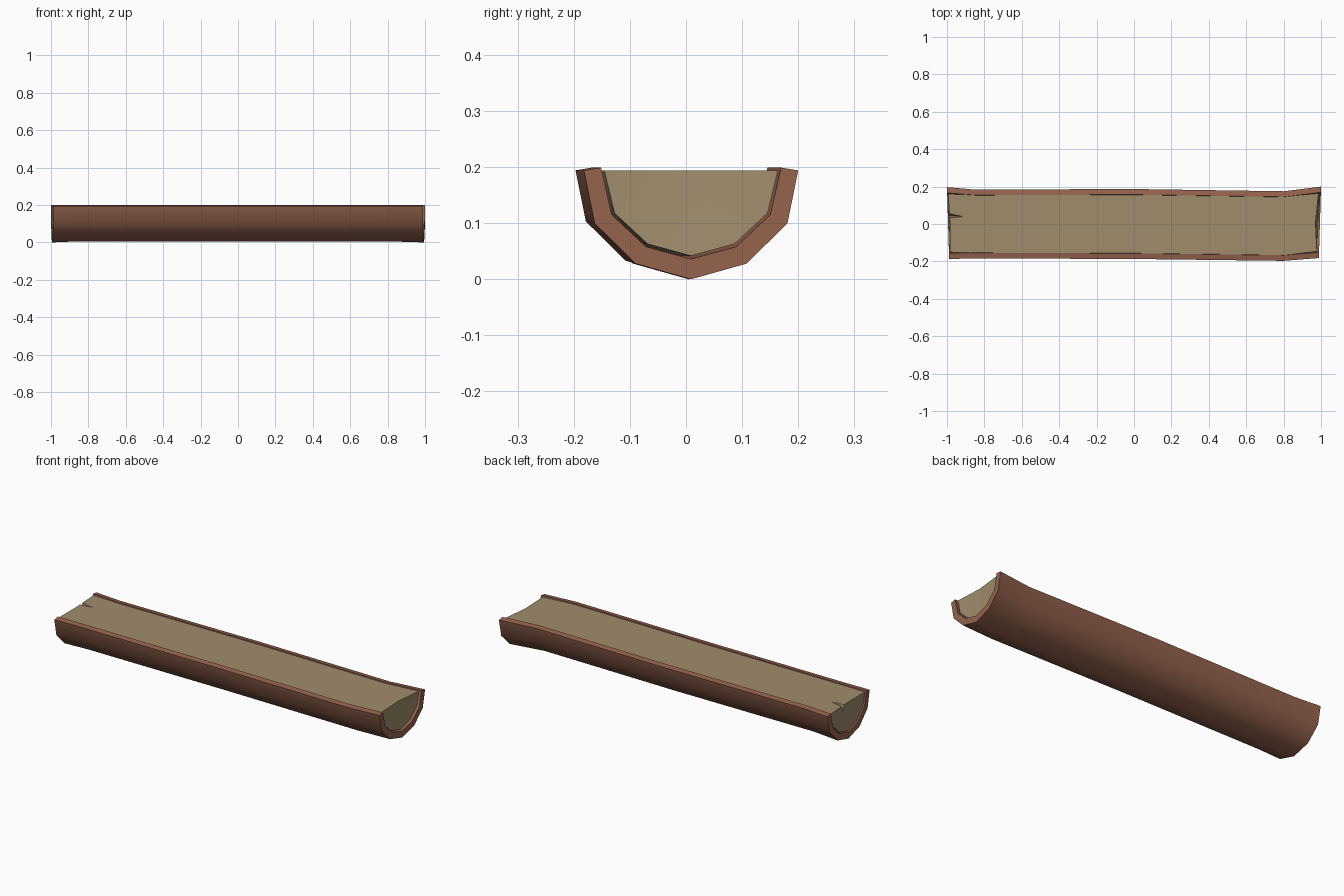
import bpy, bmesh, math

cube = bpy.data.objects.get("Cube")
if cube:
    bpy.data.objects.remove(cube, do_unlink=True)


def material(name, rgb):
    m = bpy.data.materials.new(name)
    m.use_nodes = True
    m.diffuse_color = (*rgb, 1)
    m.node_tree.nodes["Principled BSDF"].inputs["Base Color"].default_value = (*rgb, 1)
    return m


bark_brown = material("bark brown", (0.30, 0.125, 0.075))
wood_tan = material("cut wood tan", (0.35, 0.265, 0.15))

# Half profiles as (fraction of half width, height), rim to keel
OUTER = [(1, 0.194), (0.9, 0.1), (0.52, 0.028), (0, 0)]
INNER = [(0.84, 0.199), (0.74, 0.115), (0.42, 0.058), (0, 0.036)]

# Stations along the log: x, sideways shift, half width, depth scale
STATIONS = [(-0.994, 0.005, 0.192, 1), (-0.85, 0, 0.184, 0.97), (0, 0, 0.187, 0.97),
            (0.8, -0.011, 0.186, 0.97), (0.994, 0.009, 0.191, 1)]


def mirrored(half):
    return [(-y, z) for y, z in half] + half[-2::-1]


def section(points, station, shrink=1):
    x, shift, width, depth = station
    ring = []
    for y, z in points:
        py = shift + y * width * shrink
        skew = 0.03 * py * (1 if x > 0 else -1) if abs(x) > 0.9 else 0
        ring.append([x + skew, py, 0.2 - (0.2 - z) * depth * shrink])
    return ring


def mesh_object(name, verts, faces, mat):
    bm = bmesh.new()
    vs = [bm.verts.new(v) for v in verts]
    for f in faces:
        bm.faces.new([vs[i] for i in f])
    bmesh.ops.recalc_face_normals(bm, faces=bm.faces)
    mesh = bpy.data.meshes.new(name)
    bm.to_mesh(mesh)
    bm.free()
    mesh.materials.append(mat)
    obj = bpy.data.objects.new(name, mesh)
    bpy.context.collection.objects.link(obj)
    return obj


def loft(name, rings, cap, mat):
    n = len(rings[0])
    faces = [(r * n + i, r * n + (i + 1) % n, (r + 1) * n + (i + 1) % n, (r + 1) * n + i)
             for r in range(len(rings) - 1) for i in range(n)]
    for base in (0, (len(rings) - 1) * n):
        faces += [tuple(base + i for i in f) for f in cap]
    return mesh_object(name, [v for ring in rings for v in ring], faces, mat)


def select_only(obj):
    bpy.ops.object.select_all(action='DESELECT')
    obj.select_set(True)
    bpy.context.view_layer.objects.active = obj


# Bark: a thick half shell running the whole length
shell = mirrored(OUTER) + mirrored(INNER)[::-1]
bark = loft("bark_shell", [section(shell, s) for s in STATIONS],
            [(i, i + 1, 12 - i, 13 - i) for i in range(6)], bark_brown)

# Wood core: flat top, with end faces set back inside the bark
core_points = mirrored([(INNER[0][0], 0.194)] + INNER[1:]) + [(0, 0.194)]
rings = []
for s in STATIONS:
    end = abs(s[0]) > 0.9
    ring = section(core_points, s, 0.965 if end else 1)
    for p in ring:
        p[2] = min(p[2], 0.194)
        if end:
            p[0] += 0.005 if s[0] < 0 else -0.012
    if end:
        ring[-1][0] += 0.005 if s[0] < 0 else -0.012
    rings.append(ring)
core = loft("wood_core", rings, [(7, i, i + 1) for i in range(6)], wood_tan)

# Split in the end of the core
cutter = mesh_object("split_cutter",
                     [(-0.91, 0.04, 0.196), (-1.03, 0.07, 0.21),
                      (-1.03, 0.022, 0.21), (-1.03, 0.045, 0.14)],
                     [(0, 1, 2), (0, 2, 3), (0, 3, 1), (1, 3, 2)], wood_tan)
cutter.hide_render = True
split = core.modifiers.new("split", 'BOOLEAN')
split.operation = 'DIFFERENCE'
split.object = cutter
select_only(core)
bpy.ops.object.modifier_apply(modifier=split.name)
bpy.data.objects.remove(cutter, do_unlink=True)

# Soft shading along the log, crisp rims and ends
for obj in (bark, core):
    select_only(obj)
    bpy.ops.object.shade_smooth_by_angle(angle=math.radians(40))
